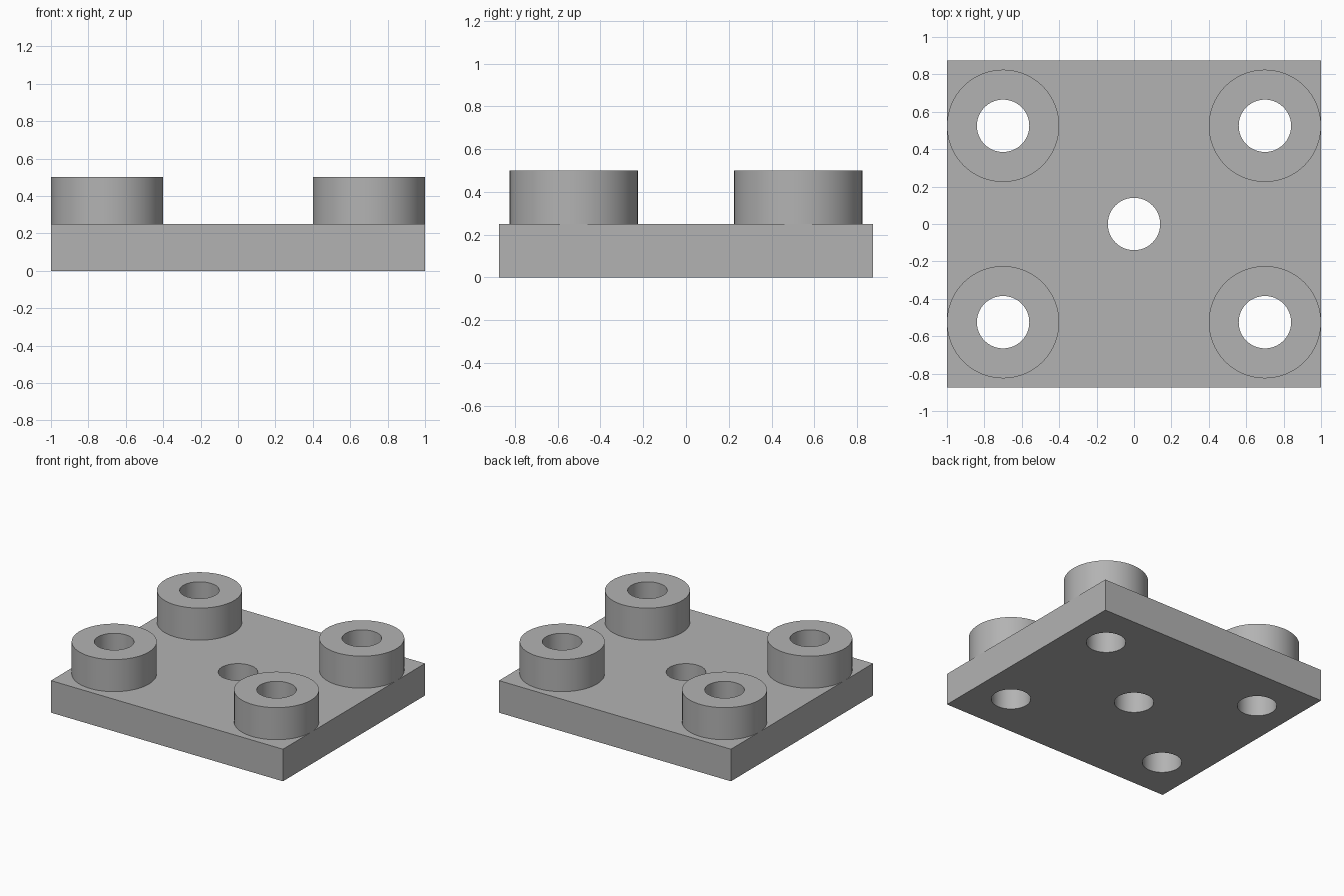
import bpy
import math

SEGMENTS = 96
HALF_X, HALF_Y = 1.0, 0.875
PLATE_TOP, BOSS_TOP = 0.25, 0.5
HOLE_R, BOSS_R = 0.14, 0.3
BOSS_X, BOSS_Y = 0.7, 0.525

cube = bpy.data.objects.get("Cube")
if cube:
    bpy.data.objects.remove(cube, do_unlink=True)

# Plain grey material
grey = bpy.data.materials.new("plain_grey")
grey.use_nodes = True
colour = (0.45, 0.45, 0.45, 1.0)
grey.diffuse_color = colour
grey.node_tree.nodes["Principled BSDF"].inputs["Base Color"].default_value = colour


def select_only(obj):
    bpy.ops.object.select_all(action='DESELECT')
    obj.select_set(True)
    bpy.context.view_layer.objects.active = obj


def finish(obj):
    obj.data.materials.clear()
    obj.data.materials.append(grey)
    select_only(obj)
    bpy.ops.object.shade_smooth_by_angle(angle=math.radians(30))


def ring_mesh(name, profile):
    """Turn an open (radius, z) profile around the z axis."""
    verts, faces = [], []
    n = len(profile)
    for i in range(SEGMENTS):
        a = math.tau * i / SEGMENTS
        verts += [(r * math.cos(a), r * math.sin(a), z) for r, z in profile]
        j = (i + 1) % SEGMENTS
        faces += [(i * n + k, i * n + k + 1, j * n + k + 1, j * n + k)
                  for k in range(n - 1)]
    mesh = bpy.data.meshes.new(name)
    mesh.from_pydata(verts, [], faces)
    # the profile runs up the bore and down the outside
    mesh.flip_normals()
    mesh.update()
    return mesh


corners = {"front_right": (-BOSS_X, -BOSS_Y), "front_left": (BOSS_X, -BOSS_Y),
           "back_right": (-BOSS_X, BOSS_Y), "back_left": (BOSS_X, BOSS_Y)}

# Base plate
bpy.ops.mesh.primitive_cube_add(size=1, location=(0, 0, PLATE_TOP / 2))
plate = bpy.context.object
plate.name = "base_plate"
plate.scale = (2 * HALF_X, 2 * HALF_Y, PLATE_TOP)
bpy.ops.object.transform_apply(location=True, rotation=False, scale=True)

# Centre hole and one hole under each boss
for x, y in [(0, 0), *corners.values()]:
    bpy.ops.mesh.primitive_cylinder_add(vertices=SEGMENTS, radius=HOLE_R, depth=1,
                                        location=(x, y, PLATE_TOP / 2))
    cutter = bpy.context.object
    cutter.hide_render = True
    cut = plate.modifiers.new("hole", 'BOOLEAN')
    cut.operation = 'DIFFERENCE'
    cut.solver = 'EXACT'
    cut.object = cutter
    select_only(plate)
    bpy.ops.object.modifier_apply(modifier=cut.name)
    bpy.data.objects.remove(cutter, do_unlink=True)
finish(plate)

# Hollow round bosses, open where they meet the plate
boss_profile = [(HOLE_R, PLATE_TOP), (HOLE_R, BOSS_TOP),
                (BOSS_R, BOSS_TOP), (BOSS_R, PLATE_TOP)]
for corner, (x, y) in corners.items():
    name = corner + "_boss"
    boss = bpy.data.objects.new(name, ring_mesh(name, boss_profile))
    boss.location = (x, y, 0)
    bpy.context.collection.objects.link(boss)
    finish(boss)
